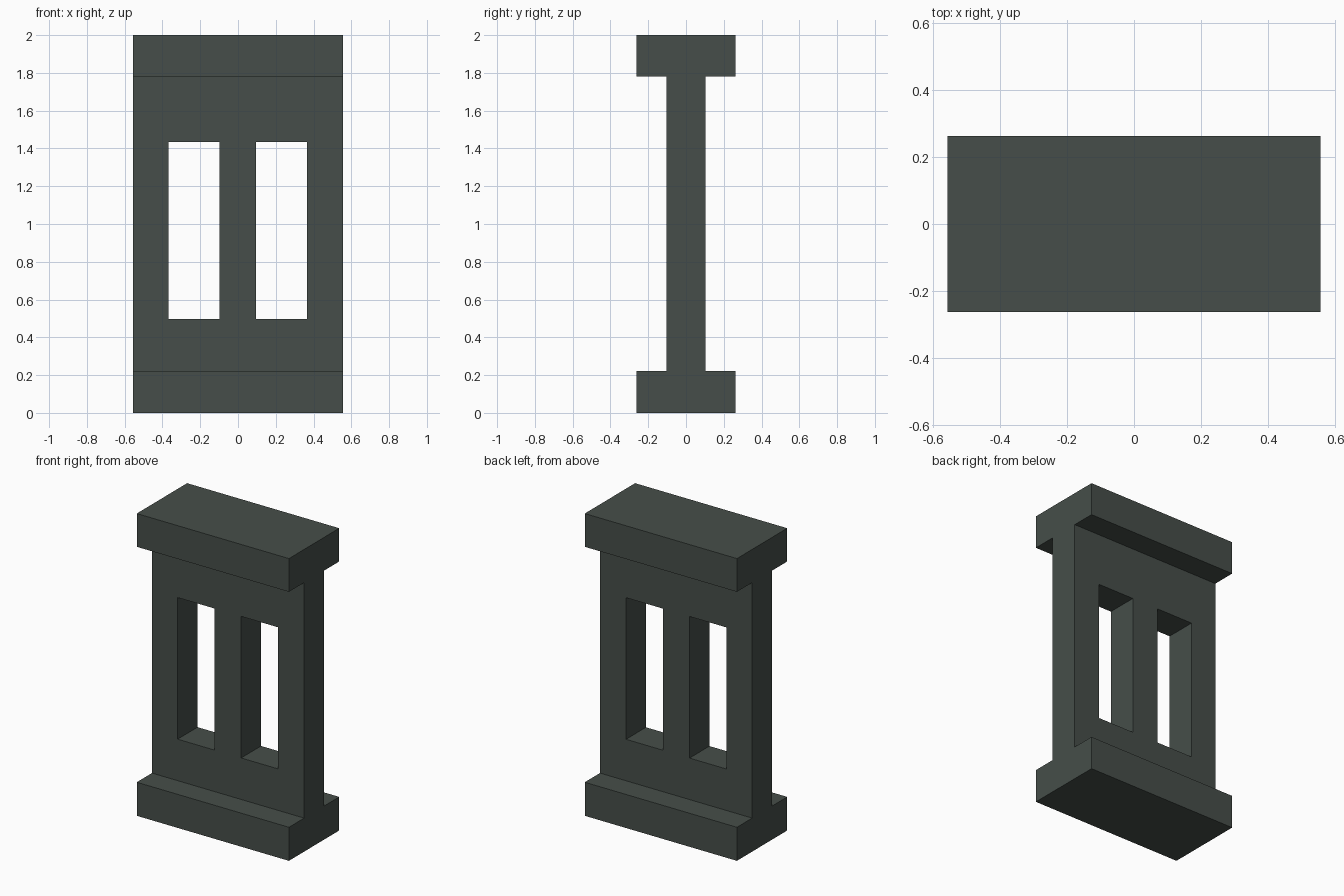
import bpy, bmesh
from mathutils import Matrix

if "Cube" in bpy.data.objects:
    bpy.data.objects.remove(bpy.data.objects["Cube"])

HALF_W, FLANGE_Y, WEB_Y = 0.557, 0.263, 0.104
LOW, HIGH, TOP = 0.222, 1.78, 2.0

stone = bpy.data.materials.new("dark grey green")
stone.diffuse_color = (0.061, 0.076, 0.067, 1)
stone.use_nodes = True
stone.node_tree.nodes["Principled BSDF"].inputs["Base Color"].default_value = stone.diffuse_color


def add_object(name, bm):
    bmesh.ops.recalc_face_normals(bm, faces=bm.faces[:])
    mesh = bpy.data.meshes.new(name)
    bm.to_mesh(mesh)
    bm.free()
    mesh.materials.append(stone)
    ob = bpy.data.objects.new(name, mesh)
    bpy.context.collection.objects.link(ob)
    return ob


# Pillar: I-shaped side profile extruded across the width
half = [(FLANGE_Y, 0), (FLANGE_Y, LOW), (WEB_Y, LOW),
        (WEB_Y, HIGH), (FLANGE_Y, HIGH), (FLANGE_Y, TOP)]
profile = half + [(-y, z) for y, z in reversed(half)]
bm = bmesh.new()
face = bm.faces.new([bm.verts.new((-HALF_W, y, z)) for y, z in profile])
ext = bmesh.ops.extrude_face_region(bm, geom=[face])
bmesh.ops.translate(bm, vec=(2 * HALF_W, 0, 0),
                    verts=[v for v in ext["geom"] if isinstance(v, bmesh.types.BMVert)])
pillar = add_object("slotted_pillar", bm)

# Two tall slots cut through the web
for side, x in (("left", -0.234), ("right", 0.231)):
    bm = bmesh.new()
    bmesh.ops.create_cube(bm, size=1, matrix=Matrix.Translation((x, 0, 0.965))
                          @ Matrix.Diagonal((0.27, 1, 0.937, 1)))
    cutter = add_object(side + "_slot_cutter", bm)
    cutter.hide_render = True
    cutter.hide_set(True)
    mod = pillar.modifiers.new(side + "_slot", "BOOLEAN")
    mod.operation = "DIFFERENCE"
    mod.solver = "EXACT"
    mod.object = cutter
